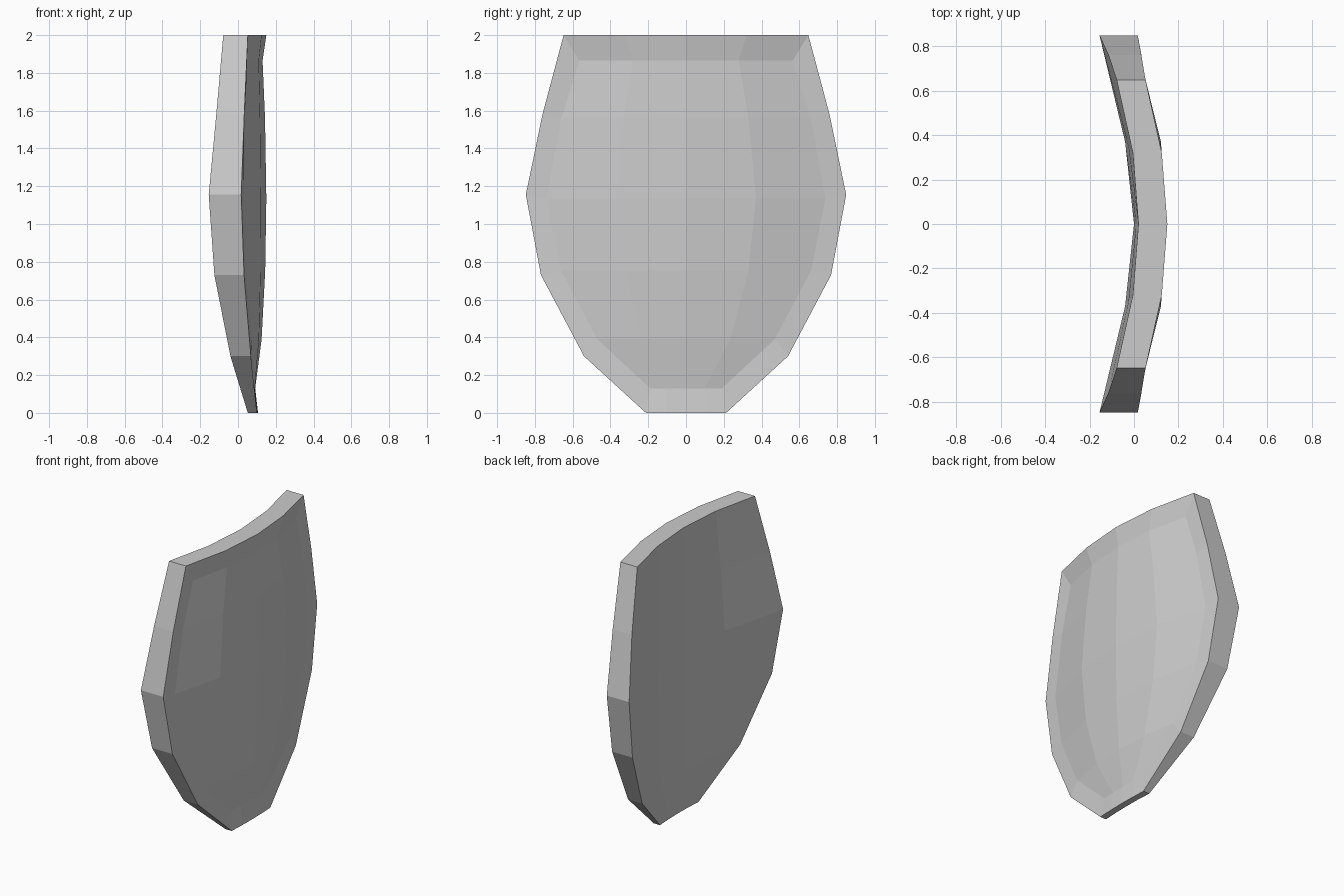
import bpy, bmesh

# Each row: z, edge y, edge x, mid-column y, mid-column x, centre x
BACK = [
    (2.000, .648, -.078, .32, -.005, .020),
    (1.580, .760, -.115, .35, -.025, .010),
    (1.155, .848, -.155, .37, -.040, .000),
    (0.730, .768, -.125, .34, -.030, .003),
    (0.300, .540, -.040, .25, .008, .020),
    (0.000, .212, .052, .106, .058, .060),
]
PANEL = [
    (1.865, .565, .048, .28, .110, .130),
    (1.560, .660, .038, .33, .117, .143),
    (1.135, .738, .030, .37, .121, .150),
    (0.755, .663, .042, .33, .120, .144),
    (0.390, .470, .074, .235, .111, .125),
    (0.130, .190, .083, .10, .089, .091),
]
# Front outline; only its border is used
RIM = [
    (2.000, .648, .052, .32, .125, .150),
    (1.580, .760, .033, .35, .120, .145),
    (1.155, .848, .017, .37, .120, .150),
    (0.730, .768, .032, .34, .120, .145),
    (0.300, .540, .068, .25, .100, .120),
    (0.000, .212, .100, .106, .104, .106),
]

bm = bmesh.new()


def points(row):
    z, ye, xe, ym, xm, xc = row
    return [(xe, -ye, z), (xm, -ym, z), (xc, 0, z), (xm, ym, z), (xe, ye, z)]


def border(g):
    return (g[0] + [r[-1] for r in g[1:-1]] + g[-1][::-1]
            + [r[0] for r in g[-2:0:-1]])


def grid(rows):
    g = [[bm.verts.new(p) for p in points(r)] for r in rows]
    for a, b in zip(g, g[1:]):
        for i in range(4):
            bm.faces.new((a[i], b[i], b[i + 1], a[i + 1]))
    return border(g)


def bridge(a, b):
    n = len(a)
    for i in range(n):
        j = (i + 1) % n
        bm.faces.new((a[i], a[j], b[j], b[i]))


# Curved back, recessed front panel, bevelled rim and outer edge band
back = grid(BACK)
panel = grid(PANEL)
rim = [bm.verts.new(p) for p in border([points(r) for r in RIM])]
bridge(panel, rim)
bridge(rim, back)
bmesh.ops.recalc_face_normals(bm, faces=bm.faces)

mesh = bpy.data.meshes.new("shield_panel")
bm.to_mesh(mesh)
bm.free()
bpy.context.collection.objects.link(bpy.data.objects.new("shield_panel", mesh))
